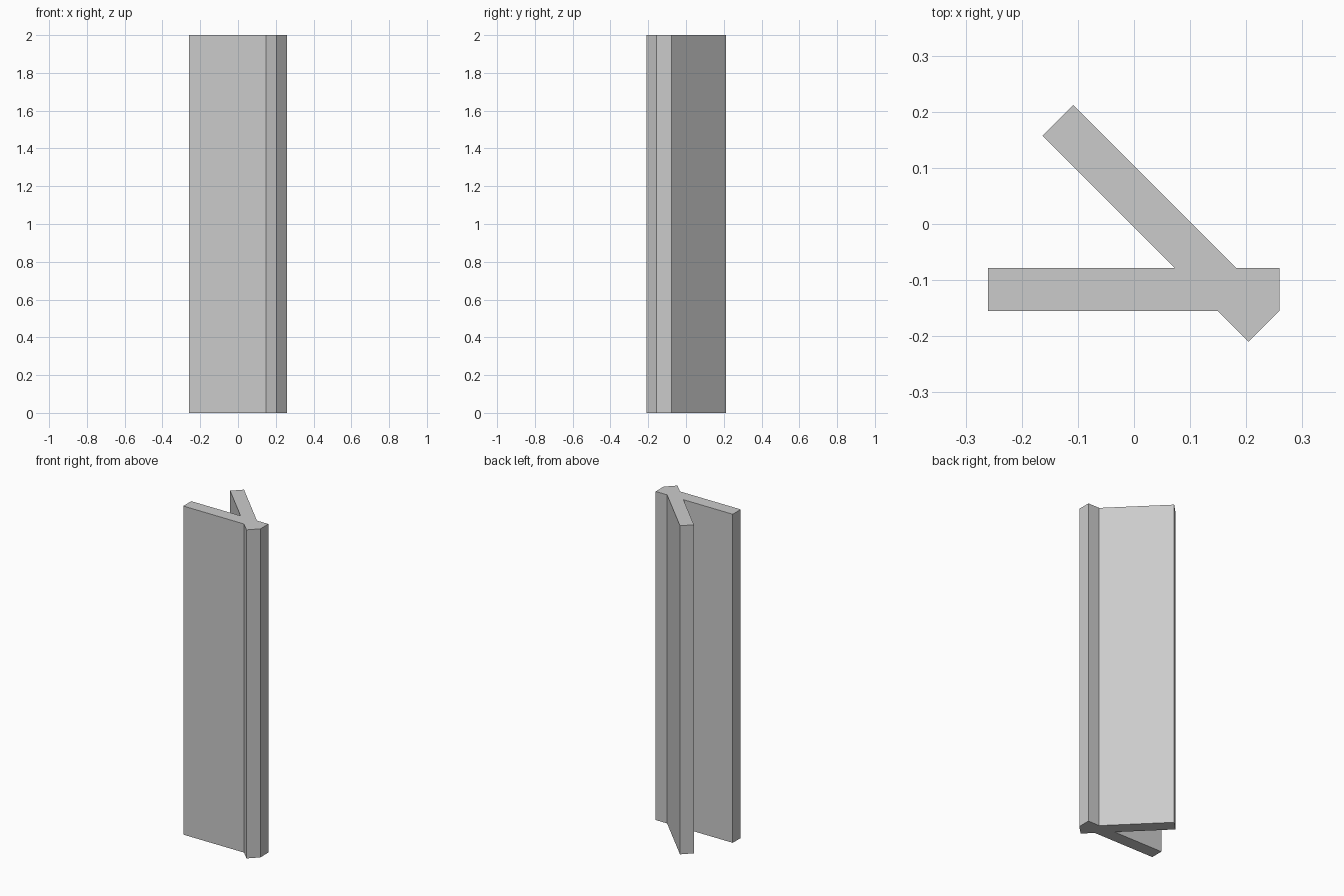
import bpy, bmesh
from mathutils import Vector

if "Cube" in bpy.data.objects:
    bpy.data.objects.remove(bpy.data.objects["Cube"])

HEIGHT = 2.0

# Cross-section: a flat plate crossed by a diagonal web at 45 degrees
PROFILE = [
    (-0.26, -0.155), (0.149, -0.155), (0.204, -0.21), (0.259, -0.155),
    (0.259, -0.078), (0.182, -0.078), (-0.108, 0.212), (-0.163, 0.157),
    (0.072, -0.078), (-0.26, -0.078),
]


def extrude_profile(name, points, height):
    bm = bmesh.new()
    base = bm.faces.new([bm.verts.new((x, y, 0)) for x, y in points])
    result = bmesh.ops.extrude_face_region(bm, geom=[base], use_keep_orig=True)
    top = [g for g in result["geom"] if isinstance(g, bmesh.types.BMVert)]
    bmesh.ops.translate(bm, verts=top, vec=Vector((0, 0, height)))
    bmesh.ops.recalc_face_normals(bm, faces=bm.faces)
    mesh = bpy.data.meshes.new(name)
    bm.to_mesh(mesh)
    bm.free()
    obj = bpy.data.objects.new(name, mesh)
    bpy.context.collection.objects.link(obj)
    return obj


# Angled bar, flat shaded
extrude_profile("angled_bar", PROFILE, HEIGHT)
